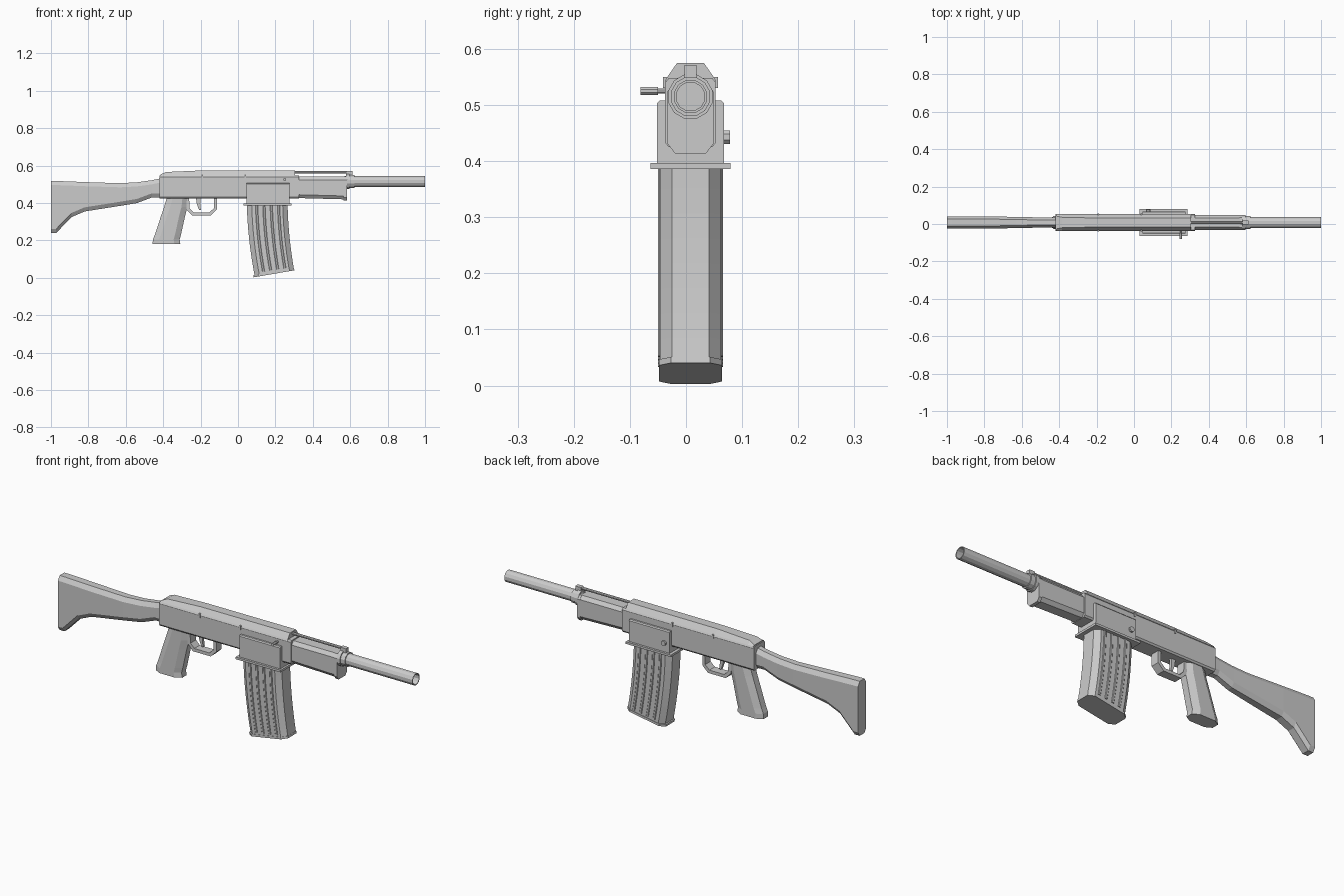
import bpy, bmesh, math

if "Cube" in bpy.data.objects:
    bpy.data.objects.remove(bpy.data.objects["Cube"])

CY = 0.008  # centre line of the body in y
grey = bpy.data.materials.new("light_grey")
grey.diffuse_color = (0.6, 0.6, 0.6, 1)
grey.use_nodes = True
grey.node_tree.nodes["Principled BSDF"].inputs["Base Color"].default_value = grey.diffuse_color


def finish(name, bm):
    bmesh.ops.remove_doubles(bm, verts=bm.verts, dist=1e-5)
    bmesh.ops.recalc_face_normals(bm, faces=bm.faces)
    me = bpy.data.meshes.new(name)
    bm.to_mesh(me)
    bm.free()
    me.materials.append(grey)
    ob = bpy.data.objects.new(name, me)
    bpy.context.collection.objects.link(ob)
    return ob


def loft(name, rings, closed=False):
    """Skin a row of matching cross-sections, capped unless closed."""
    bm = bmesh.new()
    vs = [[bm.verts.new(p) for p in r] for r in rings]
    n = len(vs[0])
    pairs = list(zip(vs, vs[1:])) + ([(vs[-1], vs[0])] if closed else [])
    for a, b in pairs:
        for i in range(n):
            j = (i + 1) % n
            bm.faces.new((a[i], a[j], b[j], b[i]))
    if not closed:
        bm.faces.new(vs[0])
        bm.faces.new(vs[-1])
    return finish(name, bm)


def octagon(a0, a1, b0, b1, ca, cb):
    return [(a0 + ca, b0), (a1 - ca, b0), (a1, b0 + cb), (a1, b1 - cb),
            (a1 - ca, b1), (a0 + ca, b1), (a0, b1 - cb), (a0, b0 + cb)]


def x_ring(x, z0, z1, hw, cy, cz):
    return [(x, y, z) for y, z in octagon(CY - hw, CY + hw, z0, z1, cy, cz)]


def box(name, x0, x1, y0, y1, z0, z1):
    return loft(name, [[(x, y0, z0), (x, y1, z0), (x, y1, z1), (x, y0, z1)] for x in (x0, x1)])


def lathe(name, profile, centre, axis, n=12):
    """Turn (position, radius) pairs about the x or y axis."""
    rings = []
    for p, r in profile:
        ring = []
        for i in range(n):
            a = 2 * math.pi * (i + 0.5) / n
            c, s = r * math.cos(a), r * math.sin(a)
            ring.append((p, centre[0] + c, centre[1] + s) if axis == "x"
                        else (centre[0] + c, p, centre[1] + s))
        rings.append(ring)
    return loft(name, rings)


# Shoulder stock: x, bottom, top, half width
stock = [(-1, .24, .518, .033), (-.972, .24, .518, .033), (-.89, .325, .515, .033),
         (-.82, .355, .512, .033), (-.63, .385, .506, .030), (-.54, .40, .511, .028),
         (-.46, .43, .522, .027), (-.40, .43, .535, .028)]
loft("stock", [x_ring(x, b, t, w, .014, .022) for x, b, t, w in stock])

# Receiver with its sloped top cover
loft("receiver", [x_ring(x, .425, .548, .045, .006, .008) for x in (-.42, .325)])
cover = [(-.415, .552, .034), (-.385, .566, .028), (-.2, .574, .024), (.305, .575, .024)]
loft("top_cover", [[(x, CY - .046, .542), (x, CY + .046, .542), (x, CY + .042, .549),
                    (x, CY + w, t), (x, CY - w, t), (x, CY - .042, .549)]
                   for x, t, w in cover])
for x in (-.19, .04):
    box("cover_pin", x - .004, x + .004, CY - .049, CY + .049, .53, .55)

# Handguard, rod and rear collar
loft("handguard", [x_ring(x, b, .542, .039, .014, .018) for x, b in ((.31, .427), (.565, .42))])
loft("handguard_cap", [x_ring(x, .413, .542, .041, .014, .018) for x in (.565, .582)])
lathe("gas_rod", [(.29, .007), (.605, .007)], (CY, .564), "x", 8)

# Barrel with open bore, collar and front sight
lathe("barrel", [(.57, .0305), (1, .0305), (1, .026), (.70, .026)], (CY, .515), "x")
lathe("barrel_collar", [(.577, .041), (.597, .041), (.597, .036), (.622, .036)], (CY, .515), "x")
box("front_sight", .58, .612, CY - .011, CY + .011, .545, .571)

# Magazine housing and flange
loft("magazine_housing", [x_ring(x, .39, .508, .060, .005, .005) for x in (.045, .275)])
box("housing_flange", .03, .285, CY - .071, CY + .071, .386, .397)
lathe("release_button", [(.06, .013), (.078, .013)], (.075, .443), "y", 8)

# Charging handle
lathe("charging_handle", [(-.03, .005), (-.05, .005), (-.05, .008), (-.081, .008)],
      (.25, .525), "y", 8)


# Curved magazine
def mag_point(u, t):
    rear = (.047 + .01 * t + .033 * t * t, .395 - .389 * t)
    front = (.265 + .007 * t + .028 * t * t, .395 - .353 * t)
    return [a + (b - a) * u for a, b in zip(rear, front)]


def mag_ring(t, u0, u1, hw, cu, cy):
    ring = []
    for u, y in octagon(u0, u1, CY - hw, CY + hw, cu, cy):
        x, z = mag_point(u, t)
        ring.append((x, y, z))
    return ring


STEPS = 8
loft("magazine", [mag_ring(i / STEPS, 0, 1, .054, .12, .021) for i in range(STEPS + 1)])
loft("magazine_floor", [mag_ring(t, -.03, 1.005, .056, .12, .021) for t in (.975, 1.005)])
for u in (.24, .42, .60, .78):
    loft("magazine_rib", [mag_ring(i / STEPS * .95, u - .03, u + .03, .0575, .012, .002)
                          for i in range(STEPS + 1)])

# Pistol grip: z, rear x, front x
grip = [(.18, -.457, -.308), (.205, -.455, -.312), (.23, -.445, -.305),
        (.33, -.412, -.283), (.38, -.395, -.27), (.43, -.38, -.265)]
loft("pistol_grip", [[(x, y, z) for x, y in octagon(a, b, CY - .036, CY + .036, .032, .018)]
                     for z, a, b in grip])

# Trigger guard: a strip following an open path, closed under the receiver
path = [(-.28, .43), (-.275, .365), (-.245, .334), (-.145, .334), (-.113, .365), (-.113, .43)]
inner = [(-.262, .43), (-.258, .372), (-.237, .35), (-.153, .35), (-.129, .372), (-.129, .43)]
loft("trigger_guard", [[(a[0], CY - .022, a[1]), (a[0], CY + .022, a[1]),
                        (b[0], CY + .022, b[1]), (b[0], CY - .022, b[1])]
                       for a, b in zip(path, inner)])
loft("trigger", [[(x + dx, CY + s * .007, z) for dx, s in ((0, -1), (0, 1), (w, 1), (w, -1))]
                 for x, z, w in ((-.225, .43, .025), (-.22, .395, .018), (-.208, .362, .01))])
